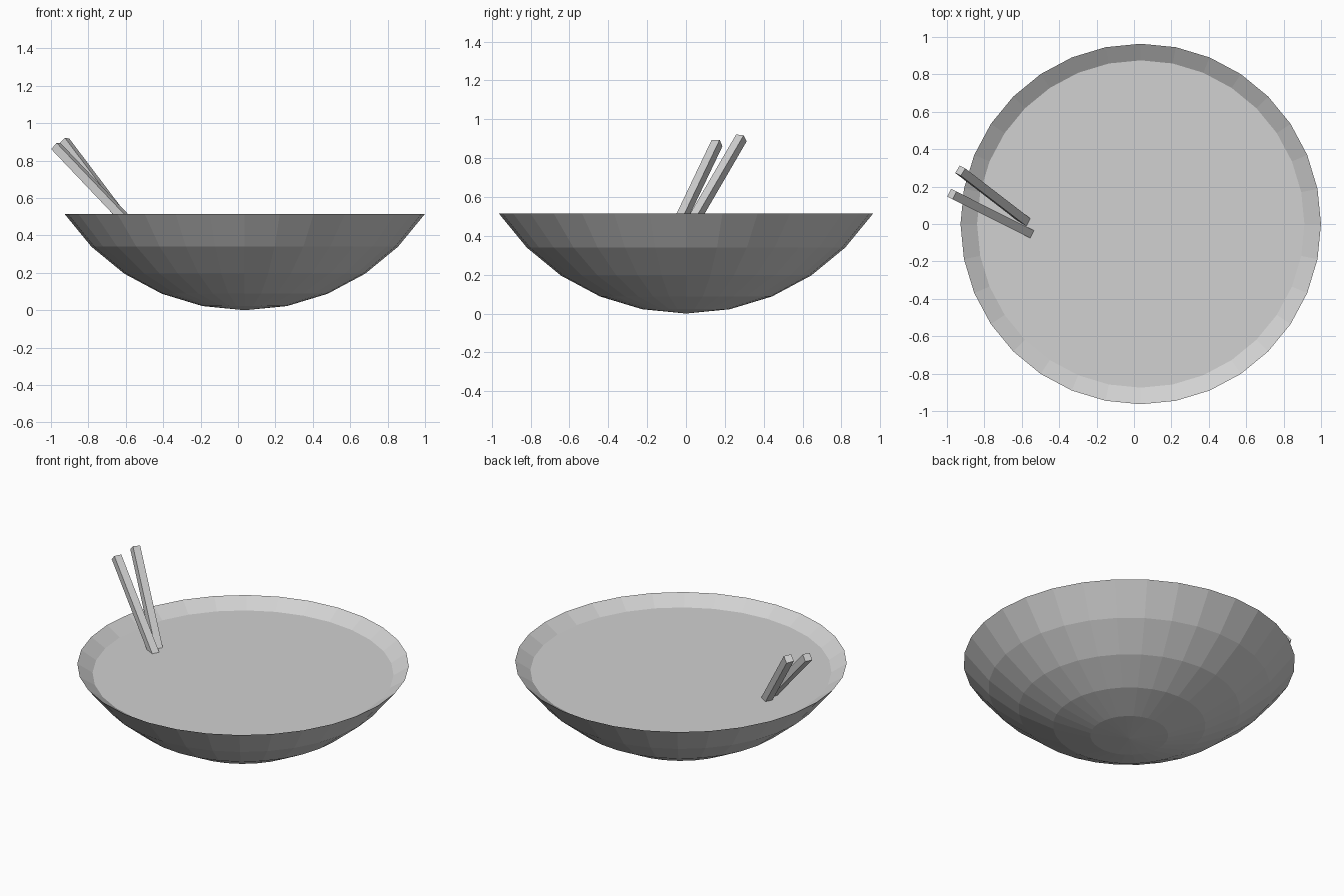
import bpy, bmesh, math
from mathutils import Vector, Matrix

cube = bpy.data.objects.get("Cube")
if cube:
    bpy.data.objects.remove(cube, do_unlink=True)

SHADE = (0.64, 0.64, 0.64, 1)
grey = bpy.data.materials.new("light grey")
grey.use_nodes = True
grey.diffuse_color = SHADE
grey.node_tree.nodes["Principled BSDF"].inputs["Base Color"].default_value = SHADE

CENTRE_X = 0.036
SPHERE_RADIUS = 1.159
SEGMENTS = 32
RINGS = 16
RIM_RING = 5
SOUP_LEVEL = 0.458
SOUP_RADIUS = 0.875


def add_object(name, bm):
    mesh = bpy.data.meshes.new(name)
    bm.to_mesh(mesh)
    bm.free()
    mesh.materials.append(grey)
    obj = bpy.data.objects.new(name, mesh)
    bpy.context.collection.objects.link(obj)
    return obj


# Bowl: the lower cap of a faceted sphere
bm = bmesh.new()
bmesh.ops.create_uvsphere(bm, u_segments=SEGMENTS, v_segments=RINGS, radius=SPHERE_RADIUS)
rim_z = -SPHERE_RADIUS * math.cos(math.pi * RIM_RING / RINGS)
above = [v for v in bm.verts if v.co.z > rim_z + 0.01]
bmesh.ops.delete(bm, geom=above, context='VERTS')

# Sloping inner lip from the sharp rim down to the soup edge
rim = [e for e in bm.edges if e.is_boundary]
lip = bmesh.ops.extrude_edge_only(bm, edges=rim)["geom"]
inner = [g for g in lip if isinstance(g, bmesh.types.BMVert)]
shrink = SOUP_RADIUS / (SPHERE_RADIUS * math.sin(math.pi * RIM_RING / RINGS))
for v in inner:
    v.co.x *= shrink
    v.co.y *= shrink
    v.co.z = SOUP_LEVEL - SPHERE_RADIUS
bmesh.ops.recalc_face_normals(bm, faces=bm.faces)
bowl = add_object("bowl", bm)
bowl.location = (CENTRE_X, 0, SPHERE_RADIUS)

# Flat soup surface filling the lip
bm = bmesh.new()
bmesh.ops.create_circle(bm, cap_ends=True, segments=SEGMENTS, radius=SOUP_RADIUS)
soup = add_object("soup_surface", bm)
soup.location = (CENTRE_X, 0, SOUP_LEVEL)


# Chopsticks: square bars leaning out over the rim, dipped below the soup
def chopstick(name, top, entry, roll, width=0.046, dip=0.06):
    top, entry = Vector(top), Vector(entry)
    axis = (top - entry).normalized()
    bottom = entry - axis * dip
    bm = bmesh.new()
    bmesh.ops.create_cube(bm, size=1)
    bmesh.ops.scale(bm, vec=(width, width, (top - bottom).length), verts=bm.verts)
    turn = axis.to_track_quat('Z', 'Y').to_matrix().to_4x4()
    turn = turn @ Matrix.Rotation(math.radians(roll), 4, 'Z')
    bmesh.ops.transform(bm, matrix=Matrix.Translation((top + bottom) / 2) @ turn, verts=bm.verts)
    add_object(name, bm)


chopstick("front_chopstick", (-0.974, 0.16, 0.878), (-0.575, -0.04, SOUP_LEVEL), 0)
chopstick("back_chopstick", (-0.929, 0.285, 0.904), (-0.592, 0.026, SOUP_LEVEL), 8)
